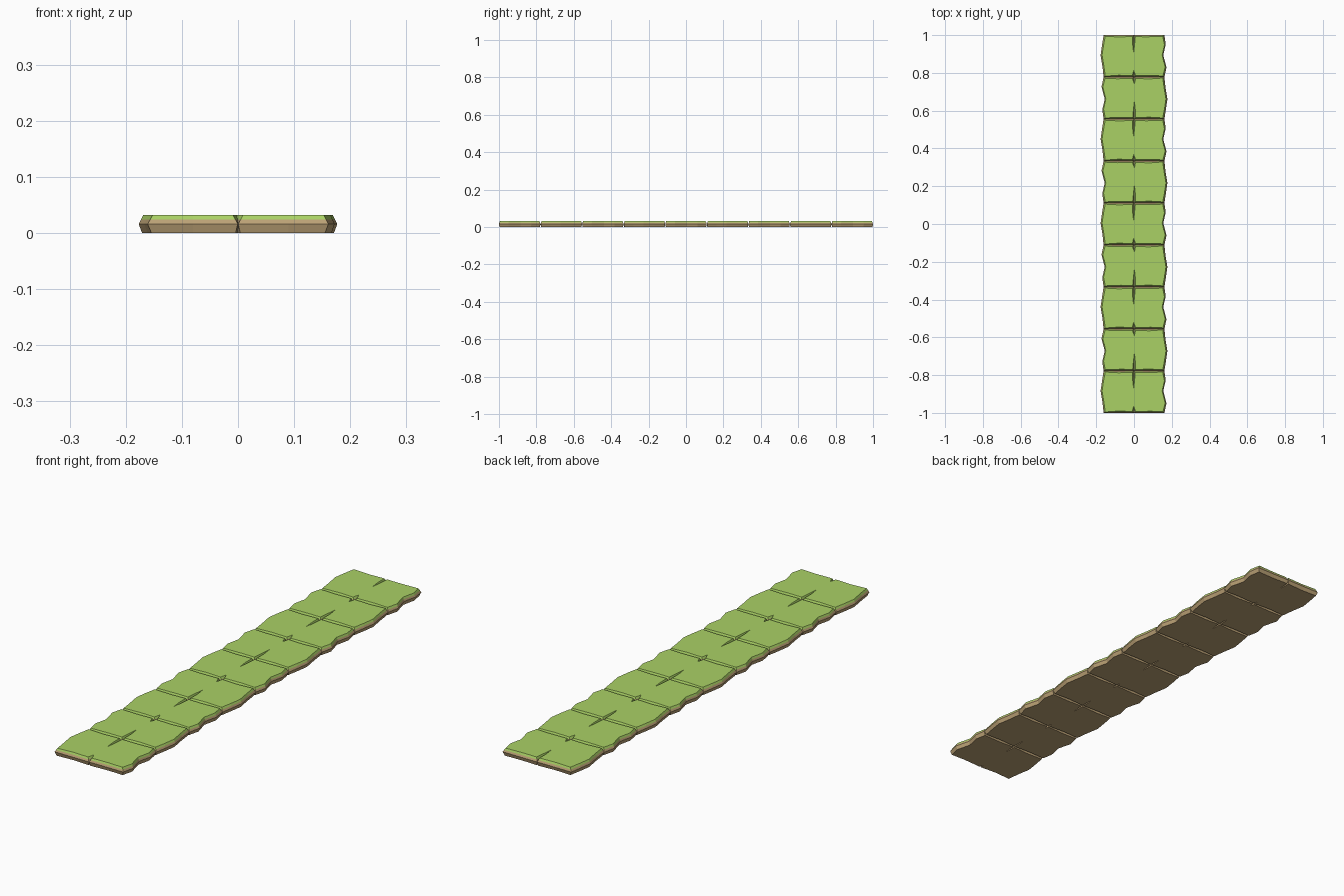
import bpy, bmesh
from math import pi

if "Cube" in bpy.data.objects:
    bpy.data.objects.remove(bpy.data.objects["Cube"])

def material(name, rgb):
    m = bpy.data.materials.new(name)
    m.diffuse_color = (*rgb, 1)
    m.use_nodes = True
    m.node_tree.nodes["Principled BSDF"].inputs["Base Color"].default_value = m.diffuse_color
    return m

dirt = material("dirt", (0.50, 0.36, 0.18))
grass = material("grass", (0.40, 0.64, 0.13))

# Tile outline, counter-clockwise: widest outline x, y, then top edge x, y
OUTLINE = [
    # front edge with short crack
    (-.161, -.111, -.152, -.106), (-.08, -.111, -.08, -.101),
    (-.0004, -.111, -.009, -.104), (0, -.100, -.002, -.075), (.0004, -.111, .009, -.104),
    (.09, -.111, .09, -.102), (.161, -.111, .153, -.105),
    # wavy right side
    (.172, -.060, .165, -.058), (.163, -.025, .156, -.025), (.155, .005, .149, .005),
    (.168, .062, .161, .060), (.161, .111, .152, .105),
    # back edge with long crack
    (.08, .111, .07, .102), (.0004, .111, .007, .103), (.0003, .100, .003, .060),
    (0, .090, -.002, .015), (-.0003, .100, -.007, .060), (-.0004, .111, -.007, .104),
    (-.09, .111, -.08, .101), (-.161, .111, -.152, .105),
    # bulging left side
    (-.169, .060, -.161, .058), (-.177, .005, -.169, .005), (-.167, -.055, -.159, -.055),
]

def tile_mesh():
    bm = bmesh.new()

    def ring(z, edge, crack):
        vs = []
        for mx, my, tx, ty in OUTLINE:
            t = crack if abs(mx) < .01 else edge
            vs.append(bm.verts.new((mx + (tx - mx) * t, my + (ty - my) * t, z)))
        return vs

    # bottom, widest line, grass line, top
    rings = [ring(0, .75, .45), ring(.016, 0, 0), ring(.024, .5, .5), ring(.032, 1, 1)]
    n = len(OUTLINE)
    for k, (a, b) in enumerate(zip(rings, rings[1:])):
        for i in range(n):
            j = (i + 1) % n
            bm.faces.new((a[i], a[j], b[j], b[i])).material_index = int(k == 2)
    bm.faces.new(rings[0][::-1])
    bm.faces.new(rings[-1]).material_index = 1
    me = bpy.data.meshes.new("path_tile")
    bm.to_mesh(me)
    bm.free()
    me.materials.append(dirt)
    me.materials.append(grass)
    return me

# Nine tiles in a row, every second one turned half round
mesh = tile_mesh()
COUNT = 9
PITCH = 2 / COUNT
for i in range(COUNT):
    tile = bpy.data.objects.new(f"path_tile_{i + 1}", mesh)
    tile.location.y = -1 + PITCH * (i + .5)
    tile.rotation_euler.z = pi * (i % 2)
    bpy.context.collection.objects.link(tile)
